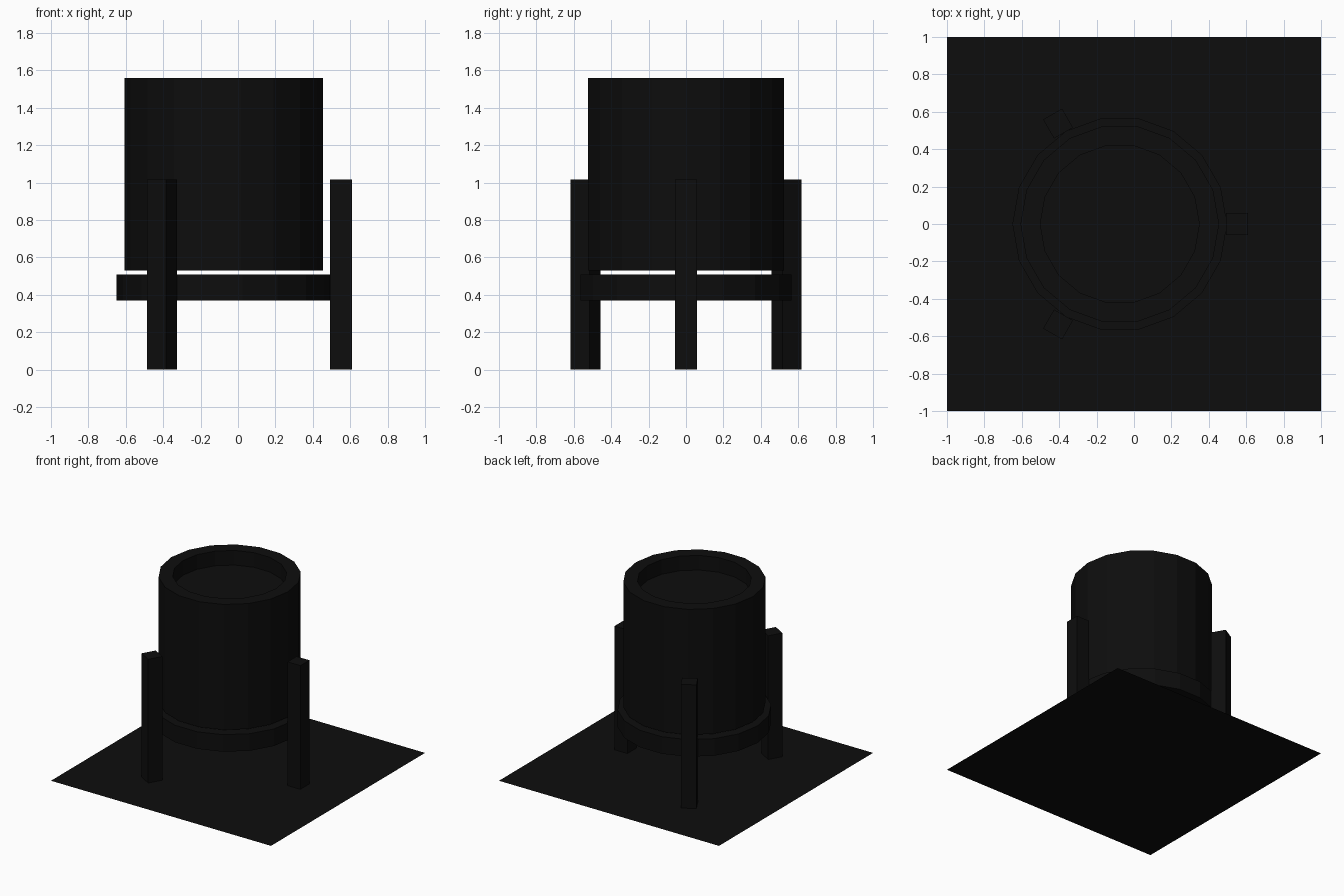
import bpy, bmesh, math
from mathutils import Matrix, Vector

if "Cube" in bpy.data.objects:
    bpy.data.objects.remove(bpy.data.objects["Cube"])

black = bpy.data.materials.new("soft_black")
black.diffuse_color = (0.004, 0.004, 0.004, 1)
black.use_nodes = True
black.node_tree.nodes["Principled BSDF"].inputs["Base Color"].default_value = black.diffuse_color

CX = -0.076   # axis of pot and support ring
SIDES = 18


def finish(name, bm):
    bmesh.ops.recalc_face_normals(bm, faces=bm.faces)
    me = bpy.data.meshes.new(name)
    bm.to_mesh(me)
    bm.free()
    me.materials.append(black)
    ob = bpy.data.objects.new(name, me)
    bpy.context.collection.objects.link(ob)
    return ob


def lathe(name, profile):
    """Revolve (radius, z) points; first and last rings are capped."""
    bm = bmesh.new()
    rings = []
    for r, z in profile:
        rings.append([bm.verts.new((CX + r * math.cos(2 * math.pi * i / SIDES),
                                    r * math.sin(2 * math.pi * i / SIDES), z))
                      for i in range(SIDES)])
    for a, b in zip(rings, rings[1:]):
        for i in range(SIDES):
            j = (i + 1) % SIDES
            bm.faces.new((a[i], a[j], b[j], b[i]))
    bm.faces.new(rings[0])
    bm.faces.new(rings[-1])
    return finish(name, bm)


def leg(name, x, y, angle):
    bm = bmesh.new()
    mat = (Matrix.Translation((x, y, 0.508))
           @ Matrix.Rotation(math.radians(angle), 4, 'Z')
           @ Matrix.Diagonal((0.117, 0.117, 1.016, 1)))
    bmesh.ops.create_cube(bm, size=1, matrix=mat)
    return finish(name, bm)


# Floor sheet
bm = bmesh.new()
bmesh.ops.create_grid(bm, x_segments=1, y_segments=1, size=1)
finish("floor_sheet", bm)

# Pot with rim and sunken soil surface
lathe("pot", [(0.531, 0.53), (0.531, 1.56), (0.425, 1.56), (0.425, 1.44)])

# Support disc under the pot
lathe("support_disc", [(0.574, 0.37), (0.574, 0.51)])

# Three legs around the stand
leg("right_leg", 0.55, 0, 0)
leg("back_leg", -0.406, 0.537, 120)
leg("front_leg", -0.406, -0.537, 240)
